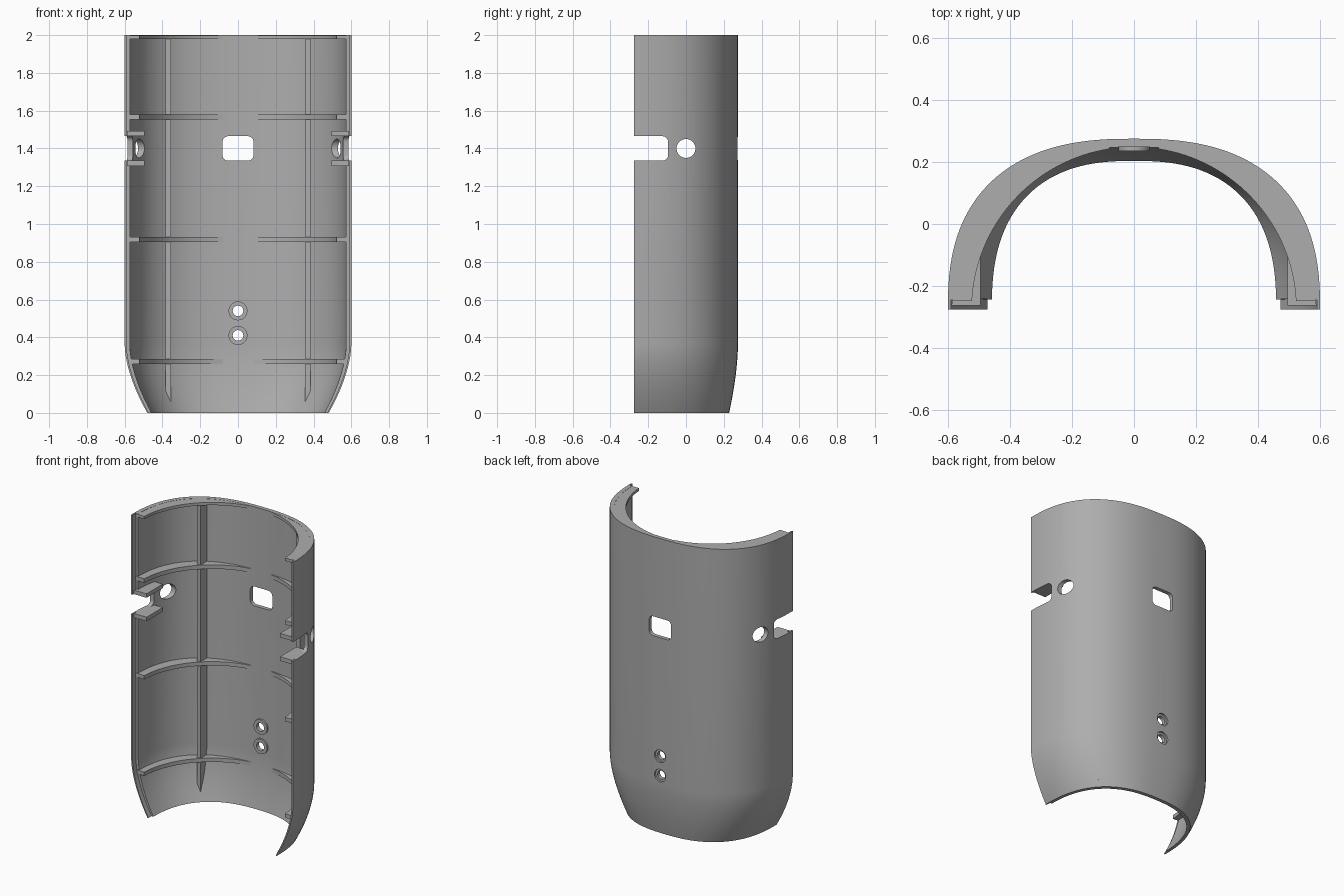
import bpy, bmesh
from math import sin, cos, pi, asin

if "Cube" in bpy.data.objects:
    bpy.data.objects.remove(bpy.data.objects["Cube"])

grey = bpy.data.materials.new("grey plastic")
grey.use_nodes = True
GREY = (0.42, 0.42, 0.42, 1)
grey.diffuse_color = GREY
grey.node_tree.nodes["Principled BSDF"].inputs["Base Color"].default_value = GREY

FRONT, A, B, N = -0.275, 0.6, 0.55, 2.5     # shell section: half a superellipse
HEIGHT, TAPER = 2.0, 0.36


def scale_at(z):
    """Width and depth factors of the section at a height."""
    u = max(0, 1 - z / TAPER) ** 1.7
    return 1 - 0.2 * u, 1 - 0.085 * u


def make(name, bm):
    bmesh.ops.recalc_face_normals(bm, faces=bm.faces)
    me = bpy.data.meshes.new(name)
    bm.to_mesh(me)
    bm.free()
    me.materials.append(grey)
    ob = bpy.data.objects.new(name, me)
    bpy.context.collection.objects.link(ob)
    return ob


def loft(name, loops):
    """Skin a list of closed loops and cap both ends."""
    bm = bmesh.new()
    rings = [[bm.verts.new(p) for p in loop] for loop in loops]
    n = len(rings[0])
    for r, s in zip(rings, rings[1:]):
        for i in range(n):
            j = (i + 1) % n
            bm.faces.new((r[i], r[j], s[j], s[i]))
    bm.faces.new(rings[0])
    bm.faces.new(rings[-1])
    return make(name, bm)


def prism(name, pts, axis, lo, hi):
    """Extrude a 2D outline along an axis (the outline uses the other two)."""
    def place(p, d):
        q = list(p)
        q.insert("xyz".index(axis), d)
        return q
    return loft(name, [[place(p, d) for p in pts] for d in (lo, hi)])


def circle(u, v, r, n=40):
    return [(u + r * cos(2 * pi * i / n), v + r * sin(2 * pi * i / n)) for i in range(n)]


def rounded(u0, u1, v0, v1, r, n=6):
    pts = []
    for k, (u, v) in enumerate(((u1 - r, v1 - r), (u0 + r, v1 - r), (u0 + r, v0 + r), (u1 - r, v0 + r))):
        for i in range(n + 1):
            t = pi / 2 * (k + i / n)
            pts.append((u + r * cos(t), v + r * sin(t)))
    return pts


def arc(a, b, start, n=72):
    """Superellipse arch from +x round the back to -x, starting a bit behind the front."""
    t0 = asin((start / b) ** (N / 2)) if start else 0
    pts = []
    for i in range(n + 1):
        t = t0 + (pi - 2 * t0) * i / n
        c, s = cos(t), max(0, sin(t))
        pts.append(((1 if c > 0 else -1) * a * abs(c) ** (2 / N), b * s ** (2 / N)))
    return pts


def cut(target, cutter):
    cutter.hide_render = True
    mod = target.modifiers.new("cut", "BOOLEAN")
    mod.operation, mod.solver, mod.object = "DIFFERENCE", "EXACT", cutter
    bpy.context.view_layer.objects.active = target
    bpy.ops.object.modifier_apply(modifier=mod.name)
    bpy.data.objects.remove(cutter)


# Shell: arched wall with a thin lip along both front edges
WALL, LIP, STEP = 0.027, 0.01, 0.035
outline = arc(A, B, 0)
outline += [(-A + LIP, 0), (-A + LIP, STEP)]
outline += arc(A - WALL, B - WALL, STEP)[::-1]
outline += [(A - LIP, STEP), (A - LIP, 0)]
heights = [TAPER * i / 12 for i in range(13)] + [HEIGHT]
loops = []
for z in heights:
    sx, sy = scale_at(z)
    loops.append([(x * sx, FRONT + y * sy, z) for x, y in outline])
shell = loft("shell", loops)

# Openings: side notches, side holes, back window
cut(shell, prism("notch_cutter", rounded(-0.5, -0.095, 1.335, 1.465, 0.03), "x", -1, 1))
cut(shell, prism("side_hole_cutter", circle(0, 1.4, 0.05), "x", -1, 1))
cut(shell, prism("window_cutter", rounded(-0.082, 0.082, 1.335, 1.465, 0.03), "y", 0.1, 0.5))

# Screw holes with an inner boss and an outer recess
parts = [shell]
for label, z in (("lower", 0.41), ("upper", 0.54)):
    cut(shell, prism("recess_cutter", circle(0, z, 0.042), "y", 0.262, 0.4))
    cut(shell, prism("screw_cutter", circle(0, z, 0.028), "y", 0.1, 0.5))
    boss = prism(label + "_screw_boss", circle(0, z, 0.05), "y", 0.236, 0.255)
    cut(boss, prism("boss_cutter", circle(0, z, 0.028), "y", 0.1, 0.5))
    parts.append(boss)

EMBED, RIB_R = 0.01, 0.523
for side, s in (("left", 1), ("right", -1)):
    # Horizontal ribs: circular inner edge fading into the back wall
    for label, z0, z1 in (("bottom", 0.258, 0.284), ("lower", 0.905, 0.931),
                          ("upper", 1.553, 1.58), ("top", 1.98, 1.999)):
        sx, sy = scale_at(z0)
        a, b = (A - EMBED) * sx, (B - EMBED) * sy
        inner, outer = [], []
        for i in range(33):
            t = 0.05 + 1.37 * i / 32
            rho = ((cos(t) / a) ** N + (sin(t) / b) ** N) ** (-1 / N)
            inner.append((s * RIB_R * cos(t), FRONT + RIB_R * sin(t)))
            outer.append((s * rho * cos(t), FRONT + rho * sin(t)))
        parts.append(prism(f"{side}_{label}_rib", inner + outer[::-1], "z", z0, z1))

    # Upright rib following the tapered wall
    x0, x1, face = 0.355, 0.383, 0.11
    back = []
    for z in [0.04] + [h for h in heights if h > 0.05]:
        sx, sy = scale_at(z)
        y = FRONT + (B - EMBED) * sy * (1 - (x1 / sx / (A - EMBED)) ** N) ** (1 / N)
        back.append((max(y, face + 0.002), min(z, HEIGHT - 0.001)))
    parts.append(prism(f"{side}_upright_rib", [(face, HEIGHT - 0.001), (face, 0.04)] + back, "x",
                       *sorted((s * x0, s * x1))))

    # Bars framing the side notch
    bar = [(s * 0.495, -0.262), (s * 0.588, -0.262), (s * 0.57, -0.09), (s * 0.495, -0.09)]
    for label, z0 in (("lower", 1.308), ("upper", 1.465)):
        parts.append(prism(f"{side}_{label}_notch_bar", bar, "z", z0, z0 + 0.027))

# Smooth shading with sharp edges kept
bpy.ops.object.select_all(action="DESELECT")
for ob in parts:
    ob.select_set(True)
bpy.context.view_layer.objects.active = shell
bpy.ops.object.shade_smooth_by_angle(angle=pi / 6)
